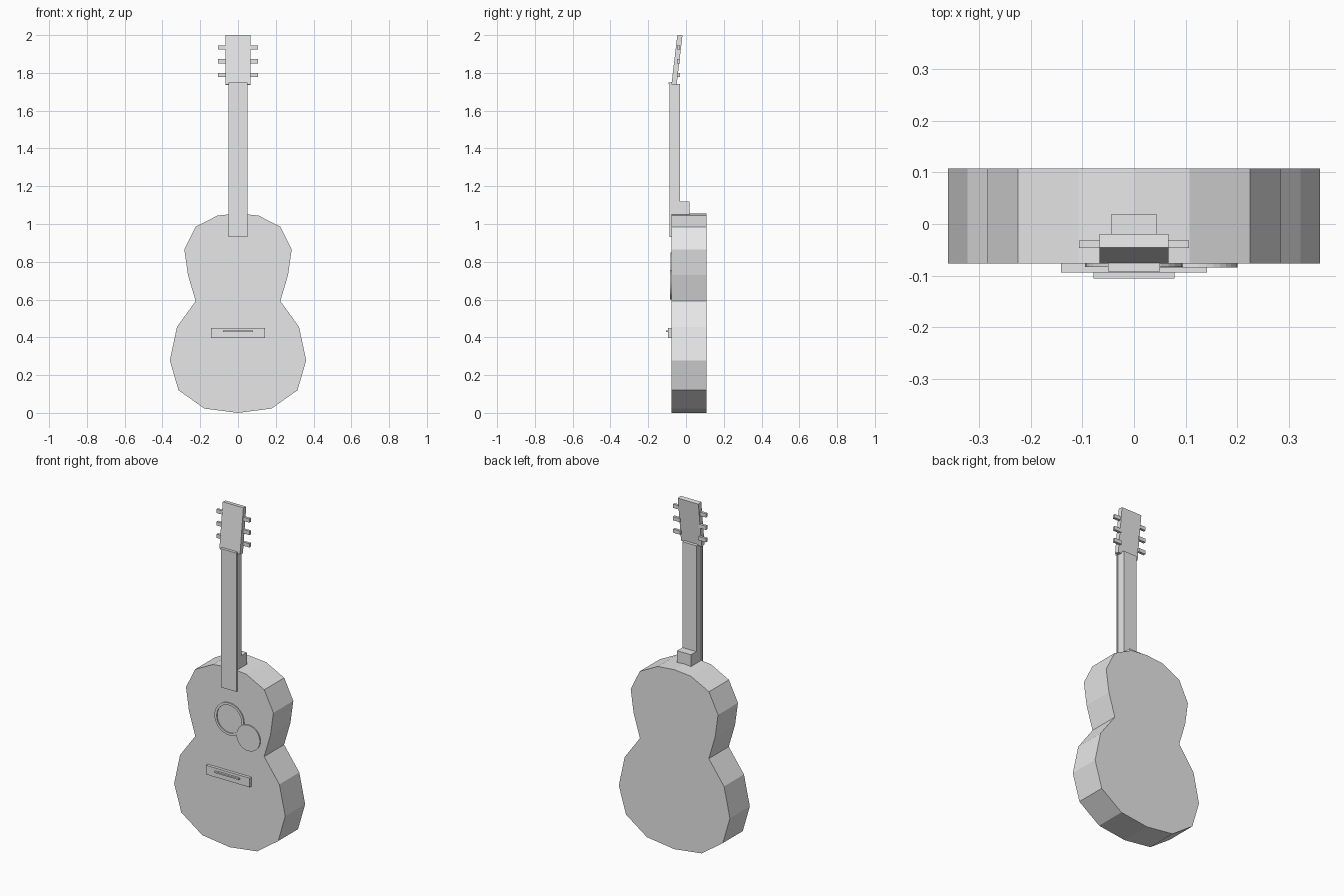
import bpy
import bmesh
import math

cube = bpy.data.objects.get("Cube")
if cube:
    bpy.data.objects.remove(cube, do_unlink=True)

grey = bpy.data.materials.new("plain grey")
grey.use_nodes = True
grey.diffuse_color = (0.8, 0.8, 0.8, 1)
grey.node_tree.nodes["Principled BSDF"].inputs["Base Color"].default_value = (0.8, 0.8, 0.8, 1)


def finish(name, bm):
    bmesh.ops.recalc_face_normals(bm, faces=bm.faces)
    mesh = bpy.data.meshes.new(name)
    bm.to_mesh(mesh)
    bm.free()
    mesh.materials.append(grey)
    obj = bpy.data.objects.new(name, mesh)
    bpy.context.collection.objects.link(obj)
    return obj


def prism(name, start, end):
    """Close two matching outlines into a solid."""
    bm = bmesh.new()
    a = [bm.verts.new(p) for p in start]
    b = [bm.verts.new(p) for p in end]
    bm.faces.new(a)
    bm.faces.new(b)
    for i in range(len(a)):
        j = (i + 1) % len(a)
        bm.faces.new((a[i], a[j], b[j], b[i]))
    return finish(name, bm)


def plate(name, outline, front, back):
    """Extrude an (x, z) outline along y."""
    return prism(name, [(x, front, z) for x, z in outline],
                 [(x, back, z) for x, z in outline])


def box(name, x0, x1, y0, y1, z0, z1):
    return plate(name, [(x0, z0), (x1, z0), (x1, z1), (x0, z1)], y0, y1)


def circle(cx, cz, r, n=32):
    return [(cx + r * math.cos(math.tau * i / n), cz + r * math.sin(math.tau * i / n))
            for i in range(n)]


# Faceted body, mirrored from one half outline
half = [(0.178, 0.023), (0.315, 0.12), (0.361, 0.278), (0.323, 0.455), (0.224, 0.592),
        (0.265, 0.73), (0.284, 0.865), (0.225, 0.985), (0.108, 1.045)]
outline = [(0, 0)] + half + [(0, 1.055)] + [(-x, z) for x, z in reversed(half)]
FACE = -0.077
plate("body", outline, FACE, 0.108)

# Neck, heel, fretboard and nut
box("neck", -0.045, 0.045, FACE, -0.031, 1.04, 1.742)
box("neck_heel", -0.045, 0.045, -0.04, 0.018, 1.04, 1.12)
box("fretboard", -0.05, 0.05, -0.087, FACE, 0.93, 1.742)
box("nut", -0.05, 0.05, -0.092, -0.07, 1.74, 1.748)

# Headstock leaning back
side = [(-0.077, 1.738), (-0.05, 1.735), (-0.019, 1.997), (-0.046, 2.0)]
prism("headstock", [(-0.067, y, z) for y, z in side], [(0.067, y, z) for y, z in side])

# Three tuning pegs on each side
for label, s in (("left", 1), ("right", -1)):
    for i in range(3):
        z = 1.789 + 0.073 * i
        box(f"tuning_peg_{label}_{i + 1}", s * 0.06, s * 0.107, -0.047, -0.032, z - 0.011, z + 0.011)

# Raised sound hole ring
bm = bmesh.new()
loops = [[bm.verts.new((x, y, z)) for x, z in circle(0, 0.755, r)]
         for r, y in ((0.095, FACE), (0.095, -0.083), (0.081, -0.083), (0.081, FACE))]
for k in range(4):
    a, b = loops[k], loops[(k + 1) % 4]
    for i in range(len(a)):
        j = (i + 1) % len(a)
        bm.faces.new((a[i], a[j], b[j], b[i]))
finish("sound_hole_ring", bm)

# Round pickguard
plate("pickguard", circle(0.125, 0.677, 0.076), -0.084, FACE)

# Bridge and saddle
box("bridge", -0.142, 0.142, -0.094, FACE, 0.396, 0.45)
box("saddle", -0.079, 0.079, -0.106, -0.09, 0.427, 0.435)
